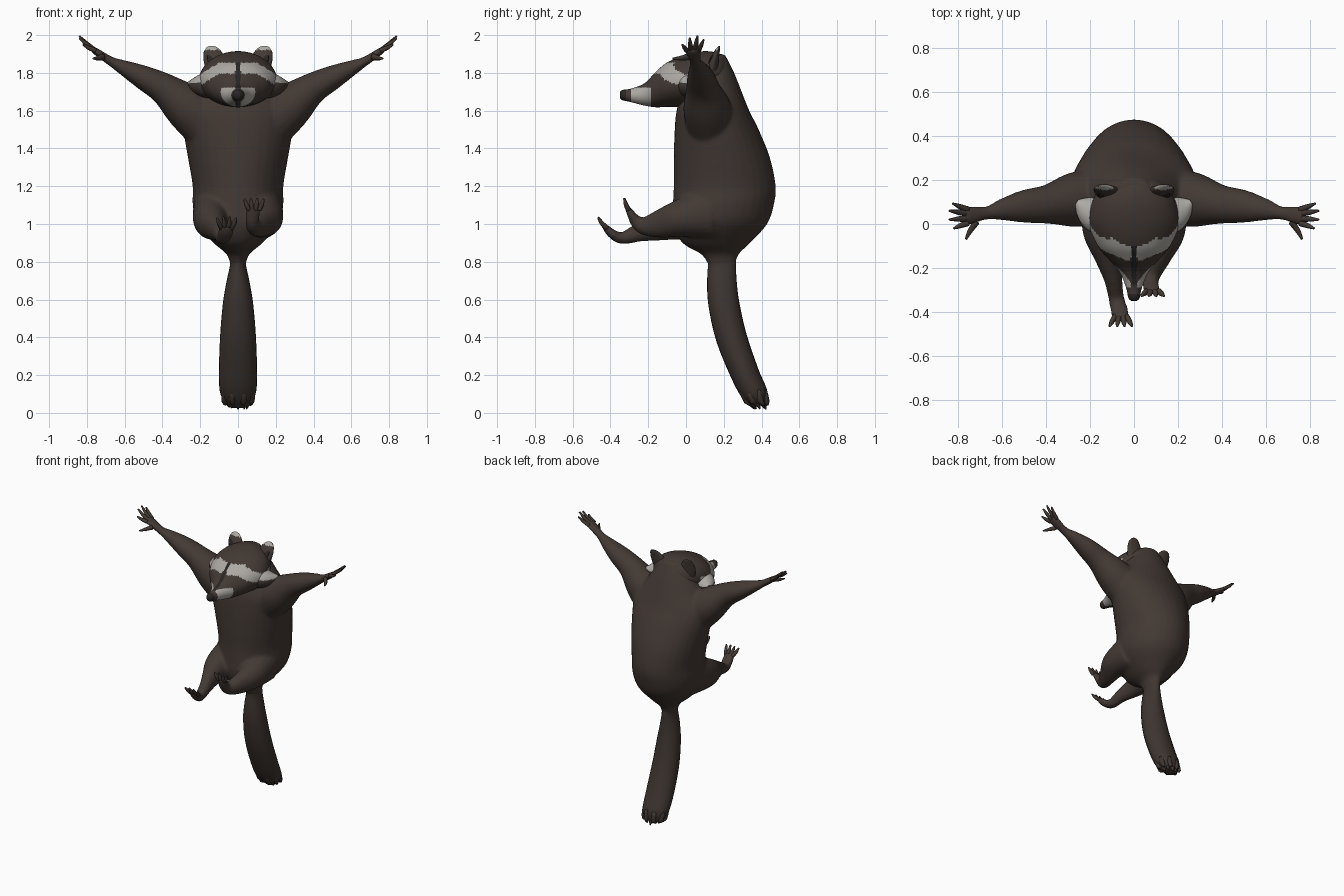
import bpy, bmesh, math, random
from mathutils import Vector

random.seed(4)


def material(name, rgb):
    m = bpy.data.materials.new(name)
    m.diffuse_color = (*rgb, 1)
    return m


FUR = material("brown fur", (0.056, 0.041, 0.034))
LIGHT = material("pale grey fur", (0.42, 0.40, 0.37))
DARK = material("dark skin", (0.022, 0.018, 0.017))
TAIL = material("tail fur", (0.047, 0.035, 0.030))


def spline(p, steps):
    """Catmull-Rom through rows of numbers."""
    out = []
    for i in range(len(p) - 1):
        a, b, c, d = p[max(i - 1, 0)], p[i], p[i + 1], p[min(i + 2, len(p) - 1)]
        for s in range(steps):
            t = s / steps
            out.append([0.5 * (2 * q + (r - o) * t + (2 * o - 5 * q + 4 * r - u) * t * t
                               + (3 * q - o - 3 * r + u) * t ** 3)
                        for o, q, r, u in zip(a, b, c, d)])
    return out + [list(p[-1])]


def loft(bm, rows, side, steps=4, n=20, level=None):
    """Tube of ellipses; rows are x, y, z, radius along side, other radius."""
    rows = spline(rows, steps)
    pts = [Vector(r[:3]) for r in rows]
    rings = []
    for i, r in enumerate(rows):
        tan = (pts[min(i + 1, len(pts) - 1)] - pts[max(i - 1, 0)]).normalized()
        if level:
            tan = Vector(level)
        u = Vector(side)
        u = (u - tan * u.dot(tan)).normalized()
        v = tan.cross(u)
        ra, rb = max(r[3], 0.003), max(r[4], 0.003)
        rings.append([bm.verts.new(pts[i] + u * ra * math.cos(k * math.tau / n)
                                   + v * rb * math.sin(k * math.tau / n)) for k in range(n)])
    for a, b in zip(rings, rings[1:]):
        for k in range(n):
            bm.faces.new((a[k], a[(k + 1) % n], b[(k + 1) % n], b[k]))
    bm.faces.new(rings[0][::-1])
    bm.faces.new(rings[-1])


def finish(name, bm, mats, rule=None):
    bmesh.ops.recalc_face_normals(bm, faces=bm.faces)
    for f in bm.faces:
        f.smooth = True
        if rule:
            f.material_index = rule(f.calc_center_median(), f.normal)
    me = bpy.data.meshes.new(name)
    bm.to_mesh(me)
    bm.free()
    for m in mats:
        me.materials.append(m)
    ob = bpy.data.objects.new(name, me)
    bpy.context.collection.objects.link(ob)
    return ob


X, Y, Z = (1, 0, 0), (0, 1, 0), (0, 0, 1)

# Torso, from rump to nape: z, front y, back y, half width
bm = bmesh.new()
torso = [(0.78, 0.12, 0.26, 0.04), (0.84, 0.08, 0.28, 0.06), (0.9, -0.02, 0.34, 0.13),
         (1.0, -0.07, 0.43, 0.215), (1.1, -0.07, 0.465, 0.24), (1.2, -0.065, 0.475, 0.24),
         (1.35, -0.065, 0.445, 0.265), (1.5, -0.06, 0.385, 0.29), (1.6, -0.05, 0.335, 0.29),
         (1.7, -0.02, 0.295, 0.22), (1.8, 0.02, 0.255, 0.15), (1.9, 0.1, 0.205, 0.07)]
loft(bm, [(0, (f + b) / 2, z, w, (b - f) / 2) for z, f, b, w in torso], X, n=32, level=Z)

# Arms, blended into the torso
for s in (-1, 1):
    loft(bm, [(s * 0.14, 0.13, 1.52, 0.13, 0.15), (s * 0.27, 0.11, 1.62, 0.125, 0.125),
              (s * 0.39, 0.09, 1.715, 0.09, 0.085), (s * 0.5, 0.08, 1.775, 0.075, 0.065),
              (s * 0.6, 0.065, 1.825, 0.05, 0.042), (s * 0.67, 0.05, 1.86, 0.03, 0.026),
              (s * 0.74, 0.04, 1.905, 0.042, 0.02), (s * 0.775, 0.035, 1.93, 0.04, 0.015)], Y)

# Legs: one stretched out, the other drawn up
loft(bm, [(-0.13, 0.12, 1.06, 0.11, 0.14), (-0.14, -0.03, 1.02, 0.095, 0.105),
          (-0.12, -0.15, 0.985, 0.06, 0.075), (-0.095, -0.25, 0.955, 0.042, 0.05),
          (-0.08, -0.34, 0.925, 0.036, 0.032), (-0.065, -0.4, 0.955, 0.042, 0.024),
          (-0.06, -0.43, 0.99, 0.04, 0.016)], X)
loft(bm, [(0.13, 0.12, 1.06, 0.11, 0.14), (0.14, -0.03, 1.03, 0.095, 0.1),
          (0.115, -0.14, 1.0, 0.06, 0.075), (0.085, -0.22, 0.99, 0.042, 0.05),
          (0.075, -0.265, 1.015, 0.036, 0.034), (0.08, -0.295, 1.06, 0.04, 0.02),
          (0.085, -0.31, 1.085, 0.036, 0.016)], X)
body = finish("body", bm, [FUR])
rm = body.modifiers.new("blend", "REMESH")
rm.mode, rm.voxel_size, rm.use_smooth_shade = "VOXEL", 0.011, True
sm = body.modifiers.new("soften", "SMOOTH")
sm.factor, sm.iterations = 0.5, 6

# Fingers and thumbs
bm = bmesh.new()
for s in (-1, 1):
    for y0, y1, x1, z1 in ((0.005, -0.02, 0.82, 1.95), (0.025, 0.02, 0.84, 1.985),
                           (0.047, 0.06, 0.84, 1.995), (0.065, 0.093, 0.825, 1.975)):
        loft(bm, [(s * 0.755, y0, 1.918, 0.015, 0.013),
                  (s * (0.76 + x1) / 2, (y0 + y1) / 2, (1.915 + z1) / 2, 0.012, 0.011),
                  (s * x1, y1, z1, 0.005, 0.005)], Y, n=8)
    loft(bm, [(s * 0.715, 0.01, 1.885, 0.018, 0.014), (s * 0.745, -0.03, 1.878, 0.012, 0.012),
              (s * 0.765, -0.07, 1.876, 0.005, 0.005)], Z, n=8)
finish("fingers", bm, [FUR])

# Toes
bm = bmesh.new()
for cx, cy, cz, dy, dz in ((-0.06, -0.42, 0.978, -0.05, 0.058), (0.085, -0.305, 1.075, -0.025, 0.062)):
    for k in (-1.5, -0.5, 0.5, 1.5):
        loft(bm, [(cx + k * 0.018, cy, cz, 0.013, 0.014),
                  (cx + k * 0.027, cy + dy * 0.5, cz + dz * 0.45, 0.012, 0.012),
                  (cx + k * 0.034, cy + dy * 0.9, cz + dz * (1.05 - 0.08 * abs(k)), 0.005, 0.005)],
             X, n=8)
finish("toes", bm, [FUR])

# Tail with a tufted tip
bm = bmesh.new()
loft(bm, [(0, 0.18, 0.88, 0.07, 0.09), (0, 0.19, 0.8, 0.042, 0.075), (0, 0.19, 0.7, 0.06, 0.078),
          (0, 0.2, 0.58, 0.08, 0.082), (0, 0.24, 0.4, 0.095, 0.082), (0, 0.315, 0.2, 0.101, 0.075),
          (0, 0.365, 0.1, 0.093, 0.068), (0, 0.39, 0.04, 0.058, 0.04)], X, n=24)
for k in range(16):
    a = k * math.tau / 16
    r = 0.6 + 0.3 * (k % 2)
    x, y = r * 0.085 * math.cos(a), r * 0.065 * math.sin(a)
    z = 0.0 + 0.045 * r * r + random.uniform(0, 0.018)
    loft(bm, [(x, 0.355 + y, 0.12, 0.02, 0.02), (x, 0.375 + y * 0.95, 0.06, 0.017, 0.017),
              (x * 0.9, 0.393 + y * 0.75, z, 0.003, 0.003)], X, steps=2, n=7)
finish("tail", bm, [TAIL])


# Head with brow stripes and pale muzzle
def face_paint(c, n):
    ax = abs(c.x)
    stripe = 1.825 - max(0, ax - 0.1) * 0.62
    if c.y < -0.318:
        return 2
    if -0.29 < c.y < -0.185 and c.z < 1.722 and ax > 0.014:
        return 1
    if ax > 0.014 and c.y < 0.1 and abs(c.z - stripe) < 0.029:
        return 1
    if ax < 0.012 and c.y < -0.1 and c.z > 1.72:
        return 2
    return 0


bm = bmesh.new()
head = [(-0.35, 1.668, 1.698, 0.013), (-0.335, 1.655, 1.71, 0.026), (-0.29, 1.645, 1.717, 0.036),
        (-0.22, 1.627, 1.745, 0.065), (-0.16, 1.618, 1.805, 0.115), (-0.1, 1.62, 1.855, 0.165),
        (0, 1.62, 1.897, 0.205), (0.1, 1.64, 1.915, 0.19), (0.18, 1.68, 1.9, 0.14),
        (0.22, 1.74, 1.86, 0.07)]
loft(bm, [(0, y, (a + b) / 2, w, (b - a) / 2) for y, a, b, w in head], X, steps=9, n=80, level=Y)
finish("head", bm, [FUR, LIGHT, DARK], face_paint)

# Cheek tufts, pale on top
bm = bmesh.new()
for s in (-1, 1):
    loft(bm, [(s * 0.1, 0.0, 1.74, 0.07, 0.08), (s * 0.17, 0.04, 1.735, 0.08, 0.068),
              (s * 0.225, 0.075, 1.735, 0.055, 0.042), (s * 0.262, 0.1, 1.745, 0.012, 0.012)], Y,
         steps=6, n=28)
finish("cheeks", bm, [FUR, LIGHT], lambda c, n: int(n.z > 0.3 and abs(c.x) > 0.16))

# Ears, leaning outwards, with a pale rim
bm = bmesh.new()
for s in (-1, 1):
    loft(bm, [(s * 0.1, 0.13, 1.79, 0.06, 0.04), (s * 0.118, 0.145, 1.85, 0.06, 0.028),
              (s * 0.138, 0.16, 1.9, 0.05, 0.017), (s * 0.152, 0.17, 1.925, 0.034, 0.009),
              (s * 0.16, 0.175, 1.937, 0.012, 0.004)], X, steps=5)
finish("ears", bm, [FUR, LIGHT],
       lambda c, n: int(n.y < 0.2 and (c.z > 1.922 or abs(c.x) > 0.183)))

# Inner ears, sunken dark plates
bm = bmesh.new()
for s in (-1, 1):
    loft(bm, [(s * 0.122, 0.119, 1.85, 0.032, 0.004), (s * 0.134, 0.138, 1.885, 0.032, 0.004),
              (s * 0.146, 0.156, 1.912, 0.015, 0.003)], X, steps=3, n=12)
finish("inner_ears", bm, [DARK])

# Eyes
bm = bmesh.new()
for s in (-1, 1):
    e = bmesh.ops.create_uvsphere(bm, u_segments=14, v_segments=9, radius=0.017)
    bmesh.ops.translate(bm, verts=e["verts"], vec=(s * 0.07, -0.15, 1.768))
finish("eyes", bm, [DARK])
